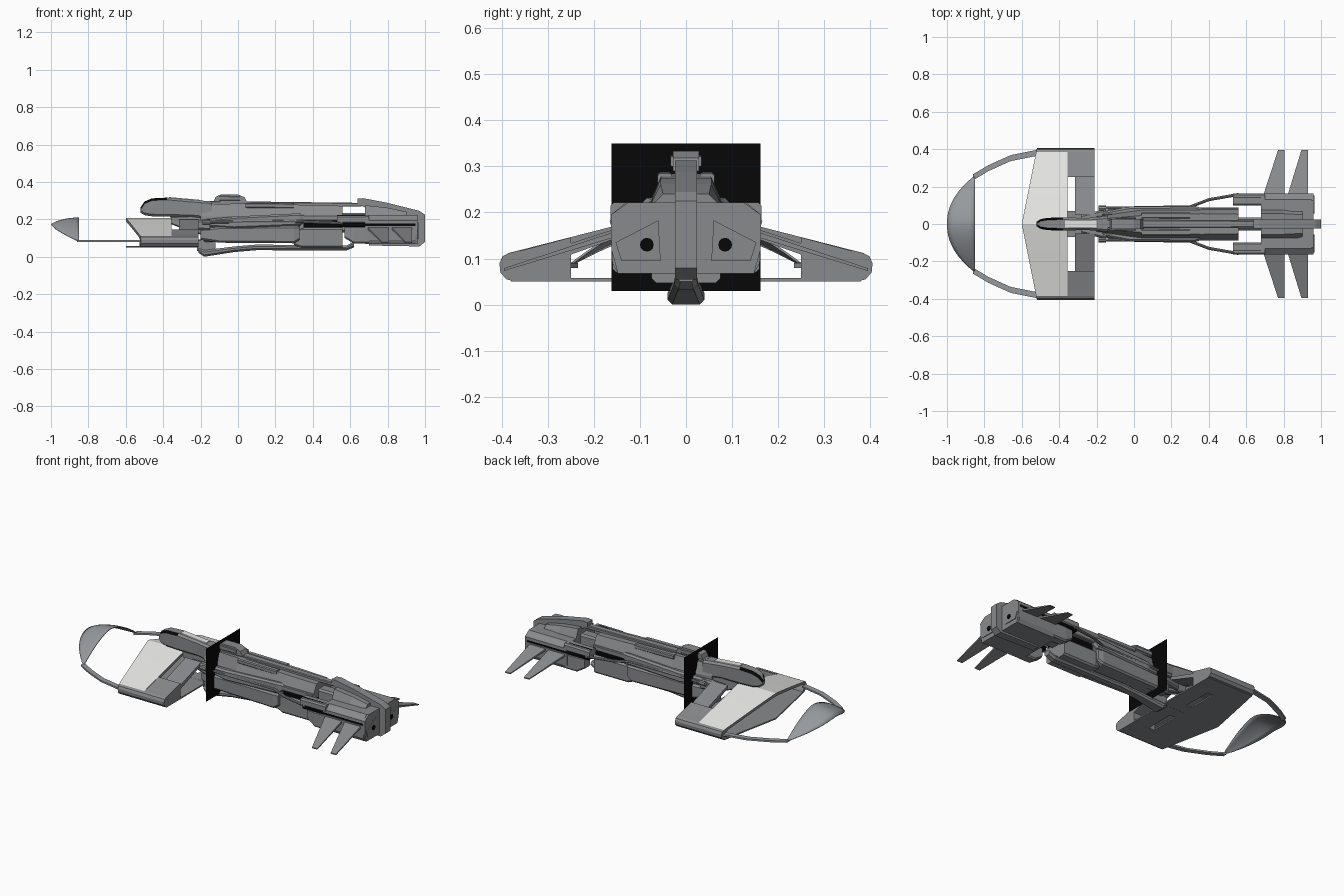
import bpy, bmesh, math
from mathutils import Vector


def material(name, r, g, b):
    m = bpy.data.materials.new(name)
    m.diffuse_color = (r, g, b, 1)
    return m


HULL = material("hull grey", 0.25, 0.255, 0.265)
SHELL = material("cool shell grey", 0.30, 0.32, 0.34)
LIGHT = material("pale panel", 0.86, 0.86, 0.84)
BLACK = material("black", 0.002, 0.002, 0.002)


def finish(name, bm, mat, mirror=False):
    bmesh.ops.recalc_face_normals(bm, faces=bm.faces)
    me = bpy.data.meshes.new(name)
    bm.to_mesh(me)
    bm.free()
    ob = bpy.data.objects.new(name, me)
    bpy.context.collection.objects.link(ob)
    me.materials.append(mat)
    if mirror:
        md = ob.modifiers.new("mirror", 'MIRROR')
        md.use_axis = (False, True, False)
    return ob


def loft(name, sections, mat, mirror=False):
    """Skin equal-length rings of 3D points and cap the ends."""
    bm = bmesh.new()
    rings = [[bm.verts.new(p) for p in s] for s in sections]
    n = len(rings[0])
    for a, b in zip(rings, rings[1:]):
        for i in range(n):
            bm.faces.new((a[i], a[(i + 1) % n], b[(i + 1) % n], b[i]))
    bm.faces.new(rings[0])
    bm.faces.new(rings[-1])
    return finish(name, bm, mat, mirror)


def sec(x, y0, y1, z0, z1, c=0.0):
    """Chamfered rectangle at station x."""
    c = max(c, 0.0005)
    return [(x, y0 + c, z0), (x, y1 - c, z0), (x, y1, z0 + c), (x, y1, z1 - c),
            (x, y1 - c, z1), (x, y0 + c, z1), (x, y0, z1 - c), (x, y0, z0 + c)]


def hull(name, stations, mat, c=0.01):
    """Centred loft; station = (x, half width, z0, z1)."""
    return loft(name, [sec(x, -w, w, a, b, c) for x, w, a, b in stations], mat)


def pod(name, stations, mat, c=0.01):
    """Mirrored loft; station = (x, y0, y1, z0, z1)."""
    return loft(name, [sec(*s, c) for s in stations], mat, True)


def side_prism(name, pts, y0, y1, mat, mirror=False):
    return loft(name, [[(x, y, z) for x, z in pts] for y in (y0, y1)], mat, mirror)


def end_prism(name, pts, x0, x1, mat, mirror=False):
    return loft(name, [[(x, y, z) for y, z in pts] for x in (x0, x1)], mat, mirror)


def tube(name, pts, r, mat, mirror=True, sides=8):
    pts = [Vector(p) for p in pts]
    rings = []
    for i, p in enumerate(pts):
        d = (pts[min(i + 1, len(pts) - 1)] - pts[max(i - 1, 0)]).normalized()
        u = d.cross(Vector((0, 0, 1))).normalized()
        v = u.cross(d)
        rings.append([p + r * (math.cos(t) * u + math.sin(t) * v)
                      for t in (k * math.tau / sides for k in range(sides))])
    return loft(name, rings, mat, mirror)


# front crescent shell
bm = bmesh.new()
N, M = 24, 6
grid = []
for i in range(N + 1):
    u = -1 + 2 * i / N
    fx, fz = -1 + 0.15 * abs(u) ** 2.2, 0.175 - 0.092 * abs(u) ** 1.6
    bz = 0.083 + 0.127 * (1 - abs(u) ** 1.6)
    row = []
    for j in range(M + 1):
        t = j / M
        x = fx + (-0.85 - fx) * t
        row.append(bm.verts.new((x, 0.26 * u, fz + (bz - fz) * math.sin(t ** 0.8 * math.pi / 2))))
    grid.append(row)
for i in range(N):
    for j in range(M):
        bm.faces.new((grid[i][j], grid[i + 1][j], grid[i + 1][j + 1], grid[i][j + 1]))
bmesh.ops.remove_doubles(bm, verts=bm.verts, dist=1e-5)
ob = finish("front_crescent", bm, SHELL)
for p in ob.data.polygons:
    p.use_smooth = True
sol = ob.modifiers.new("thickness", 'SOLIDIFY')
sol.thickness = 0.005

# curved arms from crescent to wing
arm = [(-0.86, 0.25), (-0.78, 0.298), (-0.66, 0.352), (-0.52, 0.38)]
loft("front_arm", [[(x, y - 0.016, 0.08), (x, y + 0.016, 0.08),
                    (x, y + 0.016, 0.09), (x, y - 0.016, 0.09)] for x, y in arm], SHELL, True)


# hollow duct wing
def lead(y):
    return -0.6 + 0.08 * y / 0.4


def wing_strip(name, pts, rear, mat):
    """Plate whose yz outline runs from the swept leading edge to rear."""
    return loft(name, [[(lead(y), y, z) for y, z in pts],
                       [(rear, y, z) for y, z in pts]], mat, True)


top = wing_strip("wing_top_panel", [(0, 0.208), (0.15, 0.172), (0.385, 0.112),
                                    (0.38, 0.098), (0.15, 0.155), (0, 0.19)], -0.355, LIGHT)
top.data.materials.append(HULL)
for p in top.data.polygons:
    if p.normal.z < 0.3:
        p.material_index = 1
wing_strip("wing_floor_front", [(0, 0.05), (0.38, 0.05), (0.38, 0.058), (0, 0.058)], -0.355, HULL)
wing_strip("wing_tip", [(0.37, 0.05), (0.39, 0.055), (0.403, 0.07), (0.405, 0.09), (0.398, 0.105),
                        (0.385, 0.112), (0.36, 0.118), (0.36, 0.1), (0.38, 0.09), (0.36, 0.055)],
           -0.21, HULL)
pod("wing_floor_rear", [(-0.315, 0, 0.38, 0.05, 0.058), (-0.21, 0, 0.38, 0.05, 0.058)], HULL, 0)
pod("wing_floor_rib", [(-0.36, 0, 0.07, 0.05, 0.058), (-0.31, 0, 0.07, 0.05, 0.058)], HULL, 0)
end_prism("wing_rear_block", [(0.25, 0.05), (0.38, 0.05), (0.385, 0.11), (0.25, 0.146)],
          -0.36, -0.21, HULL, True)
end_prism("wing_rear_roof", [(0.05, 0.18), (0.26, 0.105), (0.26, 0.13), (0.05, 0.198)],
          -0.315, -0.21, HULL, True)

# nose with black window band
nose = hull("nose", [(-0.52, 0.012, 0.235, 0.265), (-0.50, 0.026, 0.222, 0.295),
                     (-0.46, 0.033, 0.216, 0.312), (-0.38, 0.035, 0.214, 0.316),
                     (-0.25, 0.032, 0.212, 0.304), (-0.14, 0.042, 0.20, 0.296)], HULL, 0.0115)
nose.data.materials.append(BLACK)
for p in nose.data.polygons:
    if p.center.x < -0.38 and p.center.z > 0.26 and 0.2 < abs(p.normal.y) < 0.93:
        p.material_index = 1
hull("nose_top_panel", [(-0.37, 0.02, 0.31, 0.319), (-0.2, 0.02, 0.292, 0.304)], LIGHT, 0.002)
hull("neck", [(-0.36, 0.016, 0.175, 0.215), (-0.27, 0.022, 0.14, 0.22),
              (-0.14, 0.03, 0.1, 0.22)], HULL, 0.006)
pod("neck_bracket", [(-0.28, 0.02, 0.05, 0.15, 0.19), (-0.15, 0.03, 0.08, 0.14, 0.2)], HULL)

# black bulkhead sheet
bm = bmesh.new()
bm.faces.new([bm.verts.new((-0.1, y, z)) for y, z in
              [(-0.162, 0.03), (0.162, 0.03), (0.162, 0.35), (-0.162, 0.35)]])
finish("bulkhead", bm, BLACK)

# central fuselage
loft("upper_hull", [[(x, -b, 0.19), (x, b, 0.19), (x, b, 0.215), (x, t, z), (x, -t, z), (x, -b, 0.215)]
                    for x, t, b, z in [(-0.2, 0.025, 0.04, 0.28), (0.04, 0.045, 0.075, 0.285),
                                       (0.36, 0.055, 0.082, 0.277), (0.56, 0.052, 0.08, 0.272)]], HULL)
hull("spine_rail", [(-0.15, 0.022, 0.27, 0.298), (0.66, 0.018, 0.268, 0.288)], HULL, 0.004)
side_prism("spine_turret", [(-0.13, 0.295), (-0.12, 0.32), (-0.09, 0.333), (0.0, 0.333),
                            (0.035, 0.318), (0.05, 0.29)], -0.028, 0.028, HULL)
pod("turret_cheek", [(-0.1, 0.026, 0.034, 0.3, 0.325), (0.01, 0.026, 0.034, 0.3, 0.322)], HULL, 0.003)
hull("core", [(-0.18, 0.05, 0.08, 0.2), (0.3, 0.07, 0.075, 0.2), (0.35, 0.07, 0.13, 0.2)], HULL)
hull("core_gap", [(0.34, 0.065, 0.14, 0.2), (0.56, 0.065, 0.14, 0.2)], BLACK, 0.002)
hull("core_rear", [(0.55, 0.035, 0.13, 0.235), (0.72, 0.035, 0.13, 0.235)], HULL)
pod("side_pod_upper", [(-0.17, 0.04, 0.065, 0.16, 0.2), (-0.02, 0.05, 0.093, 0.15, 0.215),
                       (0.33, 0.05, 0.095, 0.165, 0.232), (0.36, 0.05, 0.085, 0.19, 0.228)], HULL)
pod("side_pod_lower", [(-0.2, 0.03, 0.06, 0.09, 0.15), (-0.1, 0.03, 0.085, 0.075, 0.16),
                       (0.3, 0.03, 0.098, 0.072, 0.165), (0.33, 0.03, 0.09, 0.09, 0.162)], HULL)
pod("roof_box", [(0.04, 0.03, 0.062, 0.262, 0.288), (0.3, 0.03, 0.062, 0.258, 0.285)], HULL, 0.005)
pod("link_rail", [(0.34, 0.06, 0.088, 0.192, 0.222), (0.56, 0.06, 0.088, 0.192, 0.222)], HULL, 0.004)
hull("belly_box", [(0.3, 0.065, 0.06, 0.145), (0.34, 0.075, 0.047, 0.155), (0.56, 0.075, 0.047, 0.155)], HULL)

# handle tubes along the sides
tube("side_tube", [(-0.17, 0.084, 0.185), (0.3, 0.092, 0.19), (0.4, 0.13, 0.185),
                   (0.56, 0.158, 0.18)], 0.008, HULL)
tube("tube_knob", [(-0.19, 0.084, 0.185), (-0.15, 0.084, 0.185)], 0.014, HULL)

# belly skid
hull("belly_skid", [(-0.21, 0.03, 0.02, 0.045), (-0.18, 0.04, 0.0, 0.035), (-0.02, 0.03, 0.025, 0.055),
                    (0.1, 0.026, 0.035, 0.065), (0.58, 0.026, 0.033, 0.06),
                    (0.62, 0.022, 0.05, 0.08)], HULL)
hull("skid_strut", [(-0.22, 0.02, 0.03, 0.09), (-0.12, 0.022, 0.03, 0.1)], HULL, 0.004)

# rear engine block
end_prism("engine_block", [(0, 0.068), (0.148, 0.068), (0.16, 0.09), (0.162, 0.164), (0, 0.164)],
          0.68, 0.95, HULL, True)
end_prism("engine_lid", [(0, 0.178), (0.163, 0.178), (0.163, 0.195), (0.13, 0.222), (0, 0.222)],
          0.68, 0.95, HULL, True)
end_prism("engine_end_plate", [(0, 0.068), (0.148, 0.068), (0.162, 0.12), (0.163, 0.195),
                               (0.125, 0.222), (0, 0.222)], 0.948, 0.96, HULL, True)
pod("engine_seam", [(0.54, 0.105, 0.158, 0.16, 0.185), (0.95, 0.105, 0.158, 0.16, 0.185)], BLACK, 0.002)
pod("engine_rail_upper", [(0.53, 0.1, 0.164, 0.178, 0.22), (0.7, 0.1, 0.164, 0.178, 0.222)], HULL, 0.008)
pod("engine_rail_lower", [(0.57, 0.1, 0.155, 0.1, 0.164), (0.62, 0.1, 0.16, 0.07, 0.164),
                          (0.7, 0.1, 0.16, 0.07, 0.164)], HULL, 0.008)
pod("rail_stripe", [(0.53, 0.138, 0.142, 0.219, 0.223), (0.68, 0.138, 0.142, 0.219, 0.223)], BLACK, 0)
loft("tail_roof", [[(x, -0.08, 0.21), (x, 0.08, 0.21), (x, t, z), (x, -t, z)]
                   for x, t, z in [(0.68, 0.055, 0.275), (0.8, 0.055, 0.262), (0.9, 0.05, 0.24)]], HULL)
end_prism("engine_back_panel", [(0.055, 0.095), (0.14, 0.095), (0.153, 0.135), (0.06, 0.183)],
          0.955, 0.964, HULL, True)
tube("engine_nozzle", [(0.95, 0.085, 0.13), (0.966, 0.085, 0.13)], 0.015, BLACK, sides=12)
side_prism("tail_keel", [(0.64, 0.285), (0.64, 0.31), (0.67, 0.313), (0.8, 0.288), (0.97, 0.245),
                         (1.0, 0.225), (1.0, 0.08), (0.97, 0.055), (0.7, 0.06), (0.7, 0.25)],
           -0.024, 0.024, HULL)

# drooping tail fins
for k, (a, b) in enumerate([(0.69, 0.805), (0.82, 0.93)]):
    loft("tail_fin_%d" % (k + 1), [
        [(a, 0.15, 0.148), (b, 0.15, 0.148), (b, 0.15, 0.16), (a, 0.15, 0.16)],
        [(b - 0.035, 0.395, 0.073), (b, 0.395, 0.073), (b, 0.395, 0.079), (b - 0.035, 0.395, 0.079)]],
        HULL, True)
